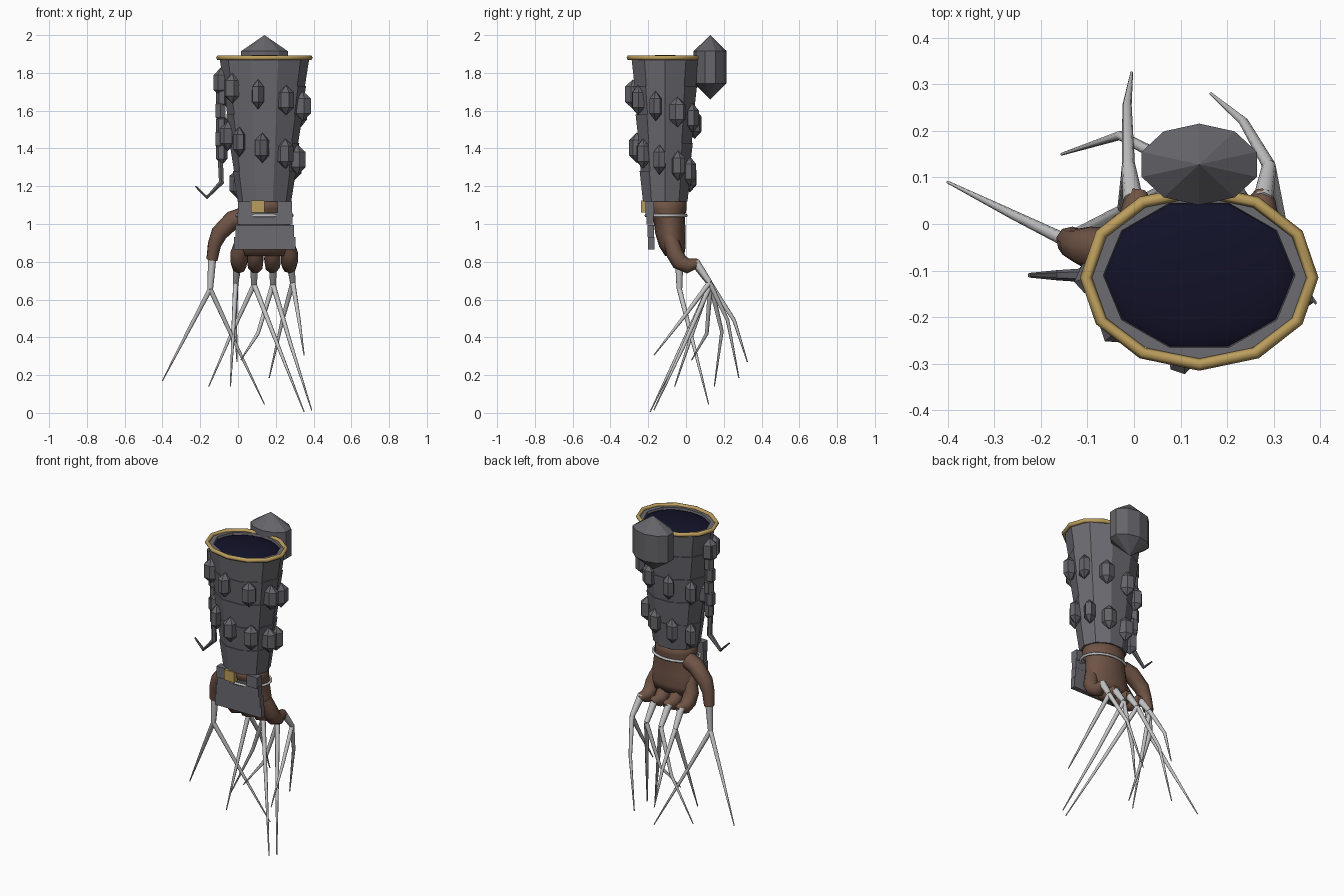
import bpy, bmesh, math, random
from mathutils import Vector

if "Cube" in bpy.data.objects:
    bpy.data.objects.remove(bpy.data.objects["Cube"])

random.seed(4)


def mat(name, rgb):
    m = bpy.data.materials.new(name)
    m.diffuse_color = (*rgb, 1)
    m.use_nodes = True
    m.node_tree.nodes["Principled BSDF"].inputs["Base Color"].default_value = m.diffuse_color
    return m


PLATE = mat("plate grey", (0.145, 0.145, 0.165))
STUD = mat("stud grey", (0.13, 0.13, 0.145))
GOLD = mat("gold", (0.50, 0.34, 0.11))
SKIN = mat("brown leather", (0.16, 0.088, 0.06))
CLAW = mat("claw silver", (0.56, 0.56, 0.57))
DARK = mat("dark lining", (0.006, 0.006, 0.022))


def add(name, me, m, smooth=False):
    ob = bpy.data.objects.new(name, me)
    bpy.context.collection.objects.link(ob)
    me.materials.clear()
    me.materials.append(m)
    for p in me.polygons:
        p.use_smooth = smooth
    return ob


def finish(name, bm, m, smooth=False):
    bmesh.ops.recalc_face_normals(bm, faces=bm.faces[:])
    me = bpy.data.meshes.new(name)
    bm.to_mesh(me)
    bm.free()
    return add(name, me, m, smooth)


def loft(name, rings, n, m, smooth=False, caps=True):
    """Elliptic rings (cx, cy, rx, ry, z) joined into a skin."""
    bm = bmesh.new()
    loops = []
    for cx, cy, rx, ry, z in rings:
        loops.append([bm.verts.new((cx + rx * math.cos(2 * math.pi * i / n),
                                    cy + ry * math.sin(2 * math.pi * i / n), z))
                      for i in range(n)])
    for a, b in zip(loops, loops[1:]):
        for i in range(n):
            j = (i + 1) % n
            bm.faces.new((a[i], a[j], b[j], b[i]))
    if caps:
        bm.faces.new(loops[0])
        bm.faces.new(loops[-1])
    return finish(name, bm, m, smooth)


def gem(name, loc, size, m, turn=0, u=6, v=3, smooth=False):
    """Low-poly ball stretched to size (half extents)."""
    bm = bmesh.new()
    bmesh.ops.create_uvsphere(bm, u_segments=u, v_segments=v, radius=1)
    ob = finish(name, bm, m, smooth)
    ob.location, ob.scale, ob.rotation_euler = loc, size, (0, 0, turn)
    return ob


def tube(name, pts, radii, m, res=2, smooth=True):
    """Tapered tube through the points."""
    cu = bpy.data.curves.new(name, 'CURVE')
    cu.dimensions = '3D'
    cu.bevel_depth, cu.bevel_resolution, cu.use_fill_caps = 1, res, True
    sp = cu.splines.new('POLY')
    sp.points.add(len(pts) - 1)
    for p, co, r in zip(sp.points, pts, radii):
        p.co, p.radius = (*co, 1), r
    tmp = bpy.data.objects.new(name + "_path", cu)
    bpy.context.collection.objects.link(tmp)
    dg = bpy.context.evaluated_depsgraph_get()
    me = bpy.data.meshes.new_from_object(tmp.evaluated_get(dg))
    bpy.data.objects.remove(tmp)
    return add(name, me, m, smooth)


def ring(name, c, rx, ry, r, n, m, k=6, smooth=True):
    bm = bmesh.new()
    loops = []
    for i in range(n):
        a = 2 * math.pi * i / n
        loops.append([bm.verts.new((c[0] + (rx + r * math.cos(b)) * math.cos(a),
                                    c[1] + (ry + r * math.cos(b)) * math.sin(a),
                                    c[2] + r * math.sin(b)))
                      for b in [2 * math.pi * j / k for j in range(k)]])
    for i in range(n):
        p, q = loops[i], loops[(i + 1) % n]
        for j in range(k):
            bm.faces.new((p[j], q[j], q[(j + 1) % k], p[(j + 1) % k]))
    return finish(name, bm, m, smooth)


def box(name, x0, x1, y0, y1, z0, z1, m):
    bm = bmesh.new()
    bmesh.ops.create_cube(bm, size=1)
    for v in bm.verts:
        v.co = ((x0 + x1) / 2 + v.co.x * (x1 - x0), (y0 + y1) / 2 + v.co.y * (y1 - y0),
                (z0 + z1) / 2 + v.co.z * (z1 - z0))
    return finish(name, bm, m)


CX, CY = 0.14, -0.11


def radii(z):
    t = (z - 1.12) / 0.76
    return 0.142 + 0.09 * t, 0.124 + 0.058 * t


# Sleeve of five overlapping tapered bands
zs = [1.88, 1.73, 1.58, 1.43, 1.28, 1.12]
for i in range(5):
    (ax, ay), (bx, by) = radii(zs[i]), radii(zs[i + 1])
    rings = [(CX, CY, bx, by, zs[i + 1]), (CX, CY, ax + 0.006, ay + 0.006, zs[i])]
    if i == 0:
        rings += [(CX, CY, 0.206, 0.163, zs[0]), (CX, CY, 0.19, 0.15, 1.80)]
    loft(f"sleeve_band_{i}", rings, 10, PLATE)
gem("sleeve_lining", (CX, CY, 1.85), (0.214, 0.168, 0.046), DARK, u=20, v=10, smooth=True)
ring("sleeve_rim", (CX, CY - 0.005, 1.88), 0.243, 0.187, 0.013, 12, GOLD)

# Large gem on the back of the rim
gem("back_gem", (0.14, 0.128, 1.83), (0.15, 0.101, 0.17), STUD, u=10)

# Studs winding down the sleeve in a spiral
for i in range(18):
    a, z = math.radians(180 + 40.6 * i), 1.75 - 0.0315 * i
    rx, ry = radii(z)
    gem(f"stud_{i}", (CX + (rx + 0.012) * math.cos(a), CY + (ry + 0.005) * math.sin(a), z),
        (0.052, 0.038, 0.08), STUD, turn=random.uniform(0, math.pi))

# Bead strand with a hooked tail on the side
for i, z in enumerate([1.75, 1.67, 1.60, 1.52, 1.45, 1.38]):
    gem(f"strand_bead_{i}", (-0.092 + 0.006 * (i % 2), CY, z), (0.034, 0.034, 0.07), STUD,
        turn=i * 0.5)
tube("strand_hook", [(-0.095, CY, 1.38), (-0.088, CY, 1.22), (-0.165, CY, 1.14), (-0.225, CY, 1.2)],
     [0.016, 0.016, 0.011, 0.005], STUD, res=1, smooth=False)

# Wrist and palm
loft("palm", [(CX, -0.105, 0.13, 0.108, 1.13), (CX, -0.105, 0.132, 0.108, 1.08),
              (CX, -0.09, 0.13, 0.085, 1.04), (CX, -0.083, 0.14, 0.08, 0.95),
              (CX, -0.072, 0.15, 0.07, 0.88), (CX, -0.06, 0.13, 0.05, 0.83)], 16, SKIN, True)
ring("bracelet", (CX, -0.105, 1.045), 0.147, 0.107, 0.008, 20, CLAW)

# Guard plates and buckle in front of the wrist
box("guard_top_left", 0.0, 0.07, -0.215, -0.17, 1.05, 1.12, PLATE)
box("guard_top_right", 0.21, 0.285, -0.215, -0.17, 1.05, 1.12, PLATE)
for i in range(3):
    box(f"guard_plate_{i}", -0.002 - 0.01 * i, 0.288 + 0.008 * i, -0.208 + 0.004 * i,
        -0.172 + 0.002 * i, 0.998 - 0.066 * i, 1.06 - 0.064 * i, PLATE)
box("buckle", 0.07, 0.14, -0.238, -0.205, 1.06, 1.125, GOLD)

# Fingers, curled toward the back
xs = [0.005, 0.092, 0.182, 0.272]
for i, x in enumerate(xs):
    k = CX + (x - CX) * 0.8
    tube(f"finger_{i}", [(k, -0.085, 0.93), (x, -0.06, 0.845), (x, -0.035, 0.80), (x, 0.01, 0.778),
                         (x + 0.003, 0.055, 0.79), (x + 0.005, 0.07, 0.785)],
         [0.04, 0.045, 0.045, 0.04, 0.028, 0.018], SKIN)
tube("thumb", [(0.03, -0.07, 1.04), (-0.03, -0.06, 1.02), (-0.1, -0.05, 0.95), (-0.125, -0.045, 0.89),
               (-0.138, -0.035, 0.81)], [0.05, 0.05, 0.045, 0.036, 0.03], SKIN)

# Forked claws: root, fork point, then the two prongs
claws = [
    ("thumb", (-0.136, -0.036, 0.83), (-0.147, -0.035, 0.655),
     [[(-0.26, 0.02, 0.44), (-0.4, 0.09, 0.17)], [(-0.02, 0.035, 0.38), (0.14, 0.12, 0.045)]]),
    ("finger_0", (-0.002, 0.05, 0.79), (-0.012, 0.125, 0.69),
     [[(-0.015, 0.255, 0.49), (-0.005, 0.325, 0.27)], [(-0.025, 0.04, 0.44), (-0.04, -0.06, 0.14)]]),
    ("finger_1", (0.085, 0.05, 0.79), (0.085, 0.13, 0.68),
     [[(-0.03, 0.19, 0.43), (-0.155, 0.15, 0.14)], [(0.21, -0.02, 0.36), (0.35, -0.19, 0.005)]]),
    ("finger_2", (0.185, 0.05, 0.79), (0.185, 0.13, 0.68),
     [[(0.105, 0.11, 0.42), (0.015, 0.03, 0.28)], [(0.28, -0.01, 0.36), (0.39, -0.17, 0.015)]]),
    ("finger_3", (0.277, 0.05, 0.80), (0.29, 0.125, 0.69),
     [[(0.235, 0.22, 0.49), (0.165, 0.28, 0.185)], [(0.32, -0.01, 0.51), (0.35, -0.17, 0.305)]]),
]
for name, root, fork, prongs in claws:
    tube(name + "_claw_root", [root, Vector(root).lerp(Vector(fork), 0.5), fork],
         [0.022, 0.019, 0.015], CLAW)
    for i, pts in enumerate(prongs):
        tube(f"{name}_claw_prong_{i}", [fork] + pts, [0.014, 0.010, 0.003], CLAW)
